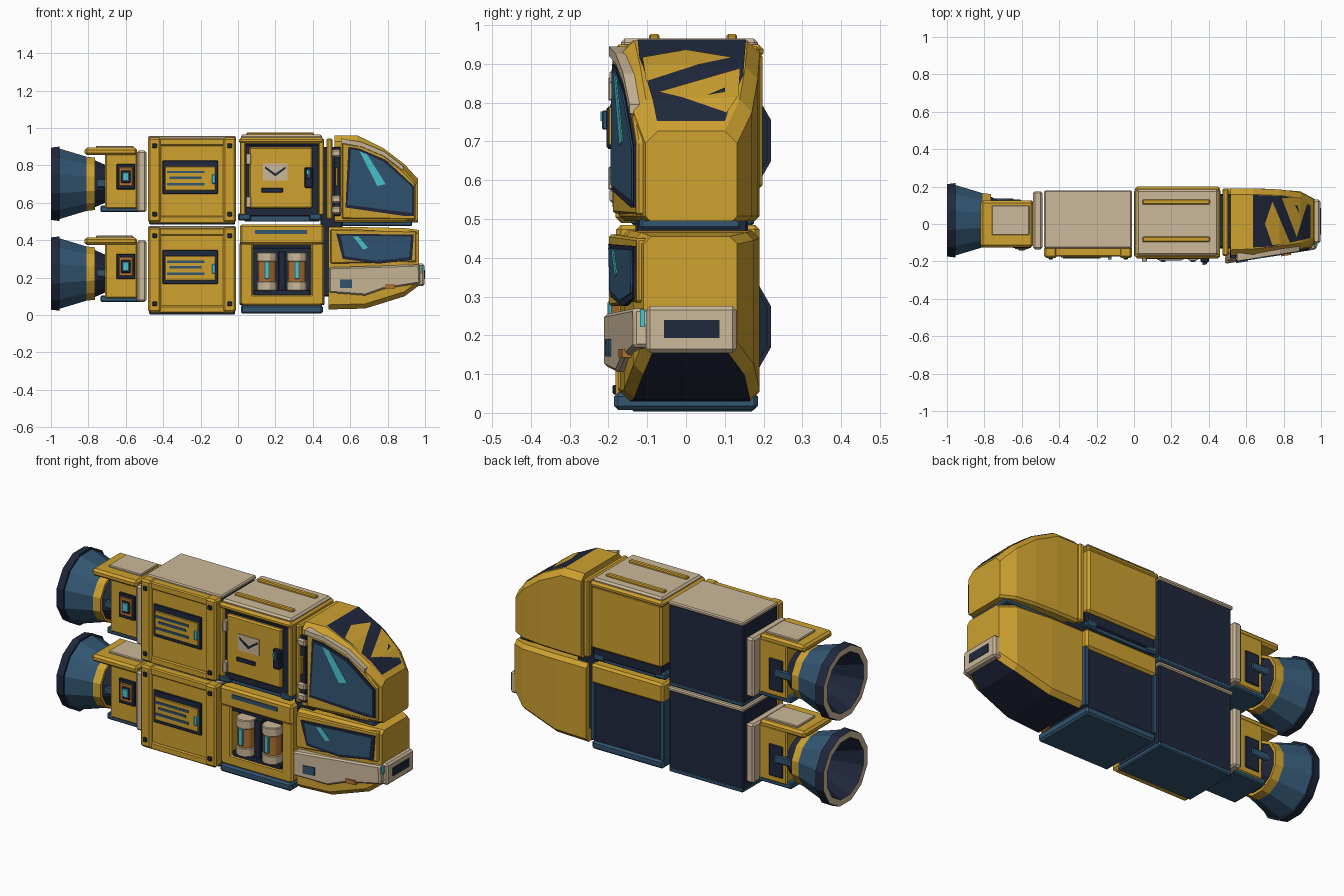
import bpy
import bmesh
from math import cos, sin, pi
from mathutils import Vector

cube = bpy.data.objects.get("Cube")
if cube:
    bpy.data.objects.remove(cube, do_unlink=True)


def material(name, red, green, blue):
    mat = bpy.data.materials.new(name)
    mat.use_nodes = True
    colour = (red, green, blue, 1)
    mat.diffuse_color = colour
    mat.node_tree.nodes["Principled BSDF"].inputs["Base Color"].default_value = colour
    return mat


YELLOW = material("mustard yellow", .62, .36, .03)
NAVY = material("dark navy", .014, .021, .046)
STEEL = material("steel blue", .032, .092, .165)
BEIGE = material("warm beige", .60, .48, .32)
ORANGE = material("burnt orange", .46, .17, .03)
CYAN = material("bright cyan", .07, .56, .64)


def finish(name, bm, materials, bevel=0, fix=True):
    """Turn a bmesh into an object with flat faces and an optional chamfer."""
    if fix:
        bmesh.ops.recalc_face_normals(bm, faces=bm.faces)
    mesh = bpy.data.meshes.new(name)
    bm.to_mesh(mesh)
    bm.free()
    for mat in materials:
        mesh.materials.append(mat)
    obj = bpy.data.objects.new(name, mesh)
    bpy.context.scene.collection.objects.link(obj)
    if bevel:
        mod = obj.modifiers.new("chamfer", "BEVEL")
        mod.width = bevel
        mod.segments = 1
        mod.limit_method = "ANGLE"
    return obj


def loft(name, rings, materials, bevel=0, rule=None):
    """Skin a row of closed rings and cap both ends."""
    bm = bmesh.new()
    rows = [[bm.verts.new(p) for p in ring] for ring in rings]
    count = len(rows[0])
    for low, high in zip(rows, rows[1:]):
        for i in range(count):
            j = (i + 1) % count
            bm.faces.new((low[i], low[j], high[j], high[i]))
    bm.faces.new(rows[0])
    bm.faces.new(rows[-1])
    bmesh.ops.recalc_face_normals(bm, faces=bm.faces)
    if rule:
        bm.normal_update()
        for face in bm.faces:
            face.material_index = rule(face)
    return finish(name, bm, materials, bevel)


def box(name, xs, ys, zs, mat, bevel=.006):
    rings = [[(xs[0], y, z), (xs[1], y, z), (xs[1], y, w), (xs[0], y, w)]
             for y in ys for z, w in [zs]]
    return loft(name, rings, [mat], bevel)


def block(name, x, z, width, height, ys, mat, bevel=.003):
    """A box placed by its middle on the front."""
    return box(name, (x - width / 2, x + width / 2), ys,
               (z - height / 2, z + height / 2), mat, bevel)


def lean(x):
    """Depth of the tapering cabin side."""
    return -.185 + .158 * (x - .56)


def cabin_panel(name, points, depth, mat, bevel=0):
    rings = [[(x, lean(x) + d, z) for x, z in points] for d in (-depth, .03)]
    return loft(name, rings, [mat], bevel)


def rod(name, x, y, radius, z0, z1, mat, sides=10):
    rings = [[(x + radius * cos(2 * pi * i / sides), y + radius * sin(2 * pi * i / sides), z)
              for i in range(sides)] for z in (z0, z1)]
    return loft(name, rings, [mat], .004)


def nozzle(name, y, z, profile, mats, sides=12):
    """Revolve (x, radius, material) steps about the long axis."""
    rings = [[(x, y + r * cos(2 * pi * (i + .5) / sides), z + r * sin(2 * pi * (i + .5) / sides))
              for i in range(sides)] for x, r, m in profile]
    bm = bmesh.new()
    rows = [[bm.verts.new(p) for p in ring] for ring in rings]
    for k in range(len(rows) - 1):
        for i in range(sides):
            j = (i + 1) % sides
            face = bm.faces.new((rows[k][i], rows[k][j], rows[k + 1][j], rows[k + 1][i]))
            face.material_index = mats.index(profile[k][2])
    for row, step in ((rows[0], profile[0]), (rows[-1], profile[-1])):
        bm.faces.new(row).material_index = mats.index(step[2])
    finish(name, bm, mats)


# Two matching decks: engine and cargo container
for deck, up in (("lower", 0), ("upper", .48)):
    mid = up + .222
    nozzle(deck + "_nozzle", .02, mid, [
        (-.6, .1, NAVY), (-.70, .1, NAVY), (-.765, .13, YELLOW), (-.765, .145, YELLOW),
        (-.81, .15, STEEL), (-.955, .195, NAVY), (-.955, .206, NAVY), (-1, .2, BEIGE),
        (-1, .165, NAVY), (-.85, .09, NAVY)], [NAVY, YELLOW, STEEL, BEIGE])
    box(deck + "_engine_body", (-.71, -.54), (-.115, .125), (up + .09, up + .39), YELLOW)
    box(deck + "_engine_cap", (-.82, -.54), (-.125, .125), (up + .375, up + .415), YELLOW, .012)
    box(deck + "_engine_lid", (-.76, -.56), (-.06, .1), (up + .41, up + .425), BEIGE, .004)
    box(deck + "_engine_foot", (-.735, -.52), (-.11, .12), (up + .07, up + .105), STEEL)
    box(deck + "_engine_strut", (-.8, -.64), (-.1, .135), (mid - .02, mid + .025), STEEL)
    box(deck + "_engine_recess", (-.69, -.6), (.1, .13), (up + .12, up + .3), NAVY)
    box(deck + "_engine_flange", (-.54, -.49), (-.135, .175), (up + .07, up + .4), BEIGE, .01)
    for part, size, front, mat in (("housing", .1, -.128, NAVY), ("ring", .075, -.134, ORANGE),
                                   ("well", .05, -.137, NAVY), ("lamp", .035, -.141, CYAN)):
        block(deck + "_igniter_" + part, -.6, up + .26, size, size * 1.35, (front, -.1), mat)

    # Container shell
    box(deck + "_container_core", (-.475, -.015), (-.14, .172), (up + .02, up + .46), NAVY)
    box(deck + "_container_base", (-.475, -.015), (-.14, .175), (up + .003, up + .03), STEEL)
    box(deck + "_container_lid", (-.48, -.012), (-.13, .18), (up + .455, up + .477), BEIGE)
    box(deck + "_container_face", (-.47, -.02), (-.165, -.12), (up + .02, up + .455), YELLOW)
    for z in (.03, .445):
        block(deck + "_container_rail", -.245, up + z, .45, .04, (-.174, -.12), YELLOW, .006)
    for x in (-.446, -.045):
        block(deck + "_container_post", x, up + .242, .068, .455, (-.182, -.12), YELLOW, .01)
        for z in (.06, .425):
            block(deck + "_bolt", x, up + z, .024, .024, (-.189, -.17), NAVY)
    block(deck + "_hatch_frame", -.255, up + .257, .295, .18, (-.174, -.15), NAVY)
    block(deck + "_hatch_panel", -.255, up + .25, .27, .13, (-.18, -.15), YELLOW)
    for z, width in ((.285, .2), (.255, .17), (.22, .2)):
        block(deck + "_hatch_slot", -.28, up + z, width, .013, (-.184, -.17), STEEL, 0)
    block(deck + "_hatch_light", -.13, up + .247, .02, .05, (-.19, -.17), CYAN)

# Upper locker module
box("locker_core", (.02, .45), (-.15, .18), (.52, .93), NAVY)
box("locker_shell", (.015, .455), (-.13, .197), (.575, .93), YELLOW, .012)
box("locker_roof", (.005, .46), (-.185, .2), (.915, .95), YELLOW, .012)
box("locker_roof_pad", (.015, .45), (-.168, .185), (.94, .965), BEIGE, .01)
for y in (-.082, .118):
    box("roof_rail", (.045, .405), (y - .014, y + .014), (.96, .977), YELLOW, .005)
for x in (.025, .445):
    block("locker_post", x, .735, .03, .4, (-.18, -.1), YELLOW, .006)
for x in (.035, .415):
    block("locker_foot", x, .525, .07, .04, (-.175, .18), STEEL, .008)
block("locker_sill", .235, .515, .4, .03, (-.15, .17), STEEL)
block("door_surround", .235, .72, .39, .38, (-.17, -.1), NAVY)
block("locker_door", .228, .735, .34, .33, (-.188, -.1), YELLOW, .008)
block("door_emblem_card", .2, .765, .13, .09, (-.193, -.18), BEIGE, 0)
loft("door_emblem_fold", [[(.145, y, .795), (.2, y, .757), (.255, y, .795), (.255, y, .783),
                           (.2, y, .742), (.145, y, .783)] for y in (-.196, -.19)], [NAVY])
block("door_slot", .182, .667, .115, .024, (-.192, -.18), NAVY)
block("handle_mount", .378, .735, .045, .11, (-.205, -.17), NAVY, .006)
block("handle_grip", .378, .755, .024, .05, (-.216, -.19), STEEL)
block("handle_light", .372, .765, .012, .024, (-.22, -.2), CYAN, 0)
for z in (.605, .835):
    block("door_hinge", .056, z, .026, .06, (-.2, -.17), BEIGE)

# Lower canister module
box("bay_core", (.02, .45), (-.11, .175), (.04, .4), NAVY)
box("bay_header", (.01, .46), (-.18, .19), (.375, .485), YELLOW, .012)
block("header_slot", .23, .445, .28, .022, (-.185, -.17), STEEL, 0)
block("header_lip", .235, .37, .4, .03, (-.165, -.1), NAVY)
for x in (.045, .425):
    block("bay_post", x, .22, .068, .33, (-.175, -.05), YELLOW, .008)
    block("bay_back_post", .02 if x < .2 else .45, .22, .025, .33, (-.1, .182), STEEL)
block("bay_sill", .235, .08, .43, .06, (-.175, -.05), YELLOW, .008)
block("bay_tray", .235, .12, .3, .03, (-.17, -.05), NAVY)
block("bay_base", .235, .03, .44, .045, (-.185, .185), STEEL, .01)
block("bay_divider", .235, .23, .04, .22, (-.165, -.1), NAVY)
for x in (.155, .315):
    rod("canister_body", x, -.145, .05, .14, .33, ORANGE)
    for z in (.13, .285):
        rod("canister_cap", x, -.145, .054, z, z + .05, BEIGE)
    block("canister_gauge", x, .24, .026, .095, (-.202, -.18), CYAN)

# Spine between modules and cabins
box("cabin_collar", (.472, .505), (-.17, .19), (.51, .945), YELLOW, .008)
box("collar_core", (.44, .56), (-.13, .16), (.1, .9), NAVY)
block("hinge_column", .53, .715, .035, .37, (-.185, -.1), NAVY)
for z in (.56, .62, .865):
    block("cabin_hinge", .525, z, .05, .04, (-.197, -.15), BEIGE, .008)
block("hinge_strip", .528, .74, .014, .1, (-.2, -.15), YELLOW)


def section(x, y0, y1, z0, z1, low, high):
    return [(x, y0 + low, z0), (x, y1 - low, z0), (x, y1, z0 + low), (x, y1, z1 - high),
            (x, y1 - high, z1), (x, y0 + high, z1), (x, y0, z1 - high), (x, y0, z0 + low)]


# Upper cabin with its sloping roof
roof = [(.515, .96), (.64, .96), (.777, .893), (.89, .807), (.963, .727)]
sides = [(-.17, .19), (-.165, .19), (-.15, .185), (-.135, .17), (-.105, .132)]
loft("upper_cabin", [section(x, a, b, .495, z, .012, .032)
                     for (x, z), (a, b) in zip(roof, sides)], [YELLOW])
box("upper_cabin_base", (.53, .93), (-.12, .14), (.475, .505), STEEL)


def roof_height(x):
    for (xa, za), (xb, zb) in zip(roof, roof[1:]):
        if x <= xb:
            return za + (zb - za) * (x - xa) / (xb - xa)
    return roof[-1][1]


def roof_mark(name, points, lift, mat):
    """Drape a flat outline over the roof slopes."""
    bm = bmesh.new()
    bm.faces.new([bm.verts.new((x, y, 0)) for x, y in points])
    for x, z in roof:
        bmesh.ops.bisect_plane(bm, geom=bm.verts[:] + bm.edges[:] + bm.faces[:],
                               plane_co=Vector((x, 0, 0)), plane_no=Vector((1, 0, 0)))
    for vert in bm.verts:
        vert.co.z = roof_height(vert.co.x) + lift
    bm.normal_update()
    bmesh.ops.reverse_faces(bm, faces=[f for f in bm.faces if f.normal.z < 0])
    finish(name, bm, [mat], fix=False)


roof_mark("roof_panel", [(.635, -.125), (.635, .155), (.81, .148), (.943, .10),
                         (.943, -.075), (.74, -.12)], .003, NAVY)
roof_mark("roof_diamond", [(.70, 0), (.74, .12), (.835, -.103), (.74, -.113)], .006, YELLOW)
roof_mark("roof_wedge", [(.87, -.07), (.79, .14), (.885, .135), (.925, .105)], .006, YELLOW)
roof_mark("roof_glint", [(.885, .055), (.86, .1), (.875, .1)], .009, NAVY)

# Upper cabin door and window
cabin_panel("upper_door", [(.555, .92), (.66, .905), (.78, .855), (.885, .77), (.95, .70),
                           (.95, .51), (.555, .515)], .004, YELLOW, .006)
cabin_panel("upper_door_trim", [(.55, .945), (.66, .925), (.78, .875), (.885, .795), (.885, .772),
                                (.78, .85), (.66, .9), (.55, .92)], .012, BEIGE)
cabin_panel("upper_window_frame", [(.59, .9), (.65, .89), (.79, .83), (.94, .69), (.94, .53),
                                   (.89, .53), (.575, .575)], .01, NAVY)
cabin_panel("upper_window", [(.605, .885), (.65, .878), (.78, .82), (.93, .685), (.93, .545),
                             (.585, .59)], .014, STEEL)
cabin_panel("upper_window_glint", [(.65, .875), (.69, .86), (.79, .70), (.745, .69)], .017, CYAN)

# Lower cabin with dark underside
hull = [(.485, -.17, .19, .03, .47), (.68, -.16, .19, .035, .47),
        (.89, -.135, .175, .1, .465), (.968, -.11, .132, .158, .455)]
loft("lower_cabin", [section(*row, .025, .02) for row in hull], [YELLOW, NAVY],
     rule=lambda f: 1 if f.normal.z < -.75 and abs(f.normal.y) < .3 else 0)
cabin_panel("lower_door", [(.495, .46), (.955, .45), (.955, .285), (.495, .275)], .004, YELLOW, .006)
cabin_panel("lower_window_frame", [(.525, .435), (.94, .43), (.93, .295), (.75, .275),
                                   (.56, .3)], .01, NAVY)
cabin_panel("lower_window", [(.55, .425), (.925, .42), (.915, .31), (.74, .29), (.57, .315)],
            .014, STEEL)
cabin_panel("lower_window_glint", [(.615, .42), (.645, .42), (.695, .36), (.67, .35)], .017, CYAN)
cabin_panel("side_guard", [(.487, .255), (.97, .27), (.975, .17), (.78, .14), (.68, .105),
                           (.487, .12)], .016, BEIGE, .008)
cabin_panel("guard_hatch", [(.545, .19), (.61, .19), (.61, .145), (.545, .145)], .022, STEEL)
cabin_panel("guard_lamp", [(.785, .165), (.84, .165), (.84, .143), (.785, .143)], .024, ORANGE)
box("nose_bumper", (.94, .997), (-.103, .13), (.155, .275), BEIGE, .01)
box("nose_plate", (.98, 1), (-.057, .086), (.193, .24), NAVY, 0)
box("nose_lamp", (.955, .98), (-.118, -.106), (.222, .266), CYAN, 0)
